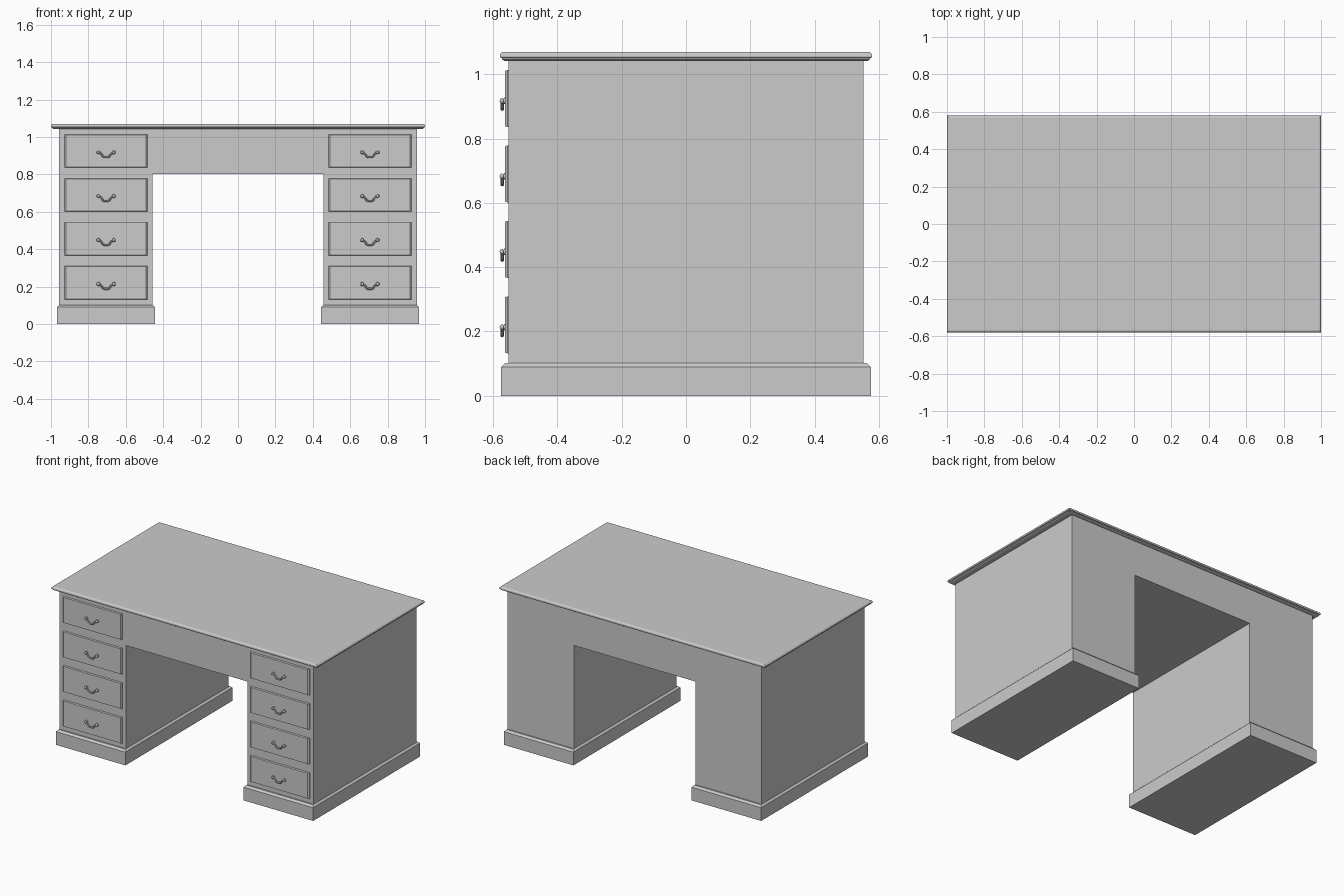
import bpy, bmesh
from math import radians
from mathutils import Vector, Matrix

if "Cube" in bpy.data.objects:
    bpy.data.objects.remove(bpy.data.objects["Cube"])


def finish(name, bm, smooth=False):
    bmesh.ops.recalc_face_normals(bm, faces=bm.faces)
    me = bpy.data.meshes.new(name)
    bm.to_mesh(me)
    bm.free()
    ob = bpy.data.objects.new(name, me)
    bpy.context.collection.objects.link(ob)
    if smooth:
        bpy.ops.object.select_all(action='DESELECT')
        ob.select_set(True)
        bpy.context.view_layer.objects.active = ob
        bpy.ops.object.shade_smooth_by_angle(angle=radians(40))
    return ob


def loft_rings(bm, rings):
    """Bridge closed point rings in order and cap both ends."""
    loops = [[bm.verts.new(p) for p in r] for r in rings]
    n = len(loops[0])
    for a, b in zip(loops, loops[1:]):
        for i in range(n):
            j = (i + 1) % n
            bm.faces.new((a[i], a[j], b[j], b[i]))
    bm.faces.new(loops[0])
    bm.faces.new(loops[-1])


def stacked_rect(name, cx, hx, hy, profile):
    """Rectangular moulding: profile is a list of (inset, z)."""
    bm = bmesh.new()
    loft_rings(bm, [[(cx + sx * (hx - o), sy * (hy - o), z)
                     for sx, sy in ((-1, -1), (1, -1), (1, 1), (-1, 1))]
                    for o, z in profile])
    return finish(name, bm)


# Table top with moulded edge
stacked_rect("table_top", 0, 1.0, 0.579, [
    (0.014, 1.042), (0.007, 1.046), (0.006, 1.051), (0.001, 1.053),
    (0.0, 1.058), (0.001, 1.063), (0.005, 1.068), (0.009, 1.070)])

# Carcass: arch-shaped outline, extruded front to back
outline = [(-0.956, 0.05), (-0.457, 0.05), (-0.457, 0.803), (0.457, 0.803),
           (0.457, 0.05), (0.956, 0.05), (0.956, 1.044), (-0.956, 1.044)]
bm = bmesh.new()
loft_rings(bm, [[(x, y, z) for x, z in outline] for y in (-0.552, 0.552)])
finish("desk_carcass", bm)


def handle(cx, cz, name):
    bm = bmesh.new()
    along_y = Matrix.Rotation(radians(90), 4, 'X')
    for s in (-1, 1):
        # rosette, post and rounded knob
        for r, y0, y1 in ((0.011, -0.562, -0.566), (0.006, -0.56, -0.576)):
            bmesh.ops.create_cone(
                bm, cap_ends=True, segments=14, radius1=r, radius2=r * 0.85,
                depth=y0 - y1,
                matrix=Matrix.Translation((cx + s * 0.041, (y0 + y1) / 2, cz)) @ along_y)
        bmesh.ops.create_uvsphere(
            bm, u_segments=12, v_segments=8, radius=0.0085,
            matrix=Matrix.Translation((cx + s * 0.041, -0.573, cz))
            @ Matrix.Diagonal((1, 0.8, 1, 1)))
    # Swan-neck bail swept along a curved path
    half = [(0.041, 0.0), (0.034, -0.005), (0.028, -0.007), (0.023, -0.012),
            (0.018, -0.021), (0.011, -0.025)]
    path = [(-x, z) for x, z in half] + [(0, -0.0255)] + half[::-1]
    pts = [Vector((cx + x, -0.572, cz + z)) for x, z in path]
    rings = []
    for i, p in enumerate(pts):
        t = (pts[min(i + 1, len(pts) - 1)] - pts[max(i - 1, 0)]).normalized()
        side = t.cross(Vector((0, 1, 0)))
        r = 0.0045 + 0.0015 * (1 - abs(i - 6) / 6)
        rings.append([p + r * (Matrix.Rotation(radians(45 * k), 3, t) @ side)
                      for k in range(8)])
    loft_rings(bm, rings)
    finish(name, bm, smooth=True)


for side, s in (("left", -1), ("right", 1)):
    # Plinth with chamfered top
    stacked_rect(side + "_plinth", s * 0.7065, 0.262, 0.575,
                 [(0, 0), (0, 0.09), (0.0125, 0.102), (0.022, 0.102)])

    # Four drawer fronts with bevelled edges, each with a handle
    cx = s * 0.705
    for i in range(4):
        cz = 0.2205 + i * 0.2348
        bm = bmesh.new()
        loft_rings(bm, [[(cx + a * (0.222 - o), y, cz + b * (0.0885 - o * 0.3))
                         for a, b in ((-1, -1), (1, -1), (1, 1), (-1, 1))]
                        for o, y in ((0, -0.545), (0, -0.556), (0.008, -0.563))])
        finish(f"{side}_drawer_front_{i + 1}", bm)
        handle(cx, cz - 0.007, f"{side}_drawer_handle_{i + 1}")
